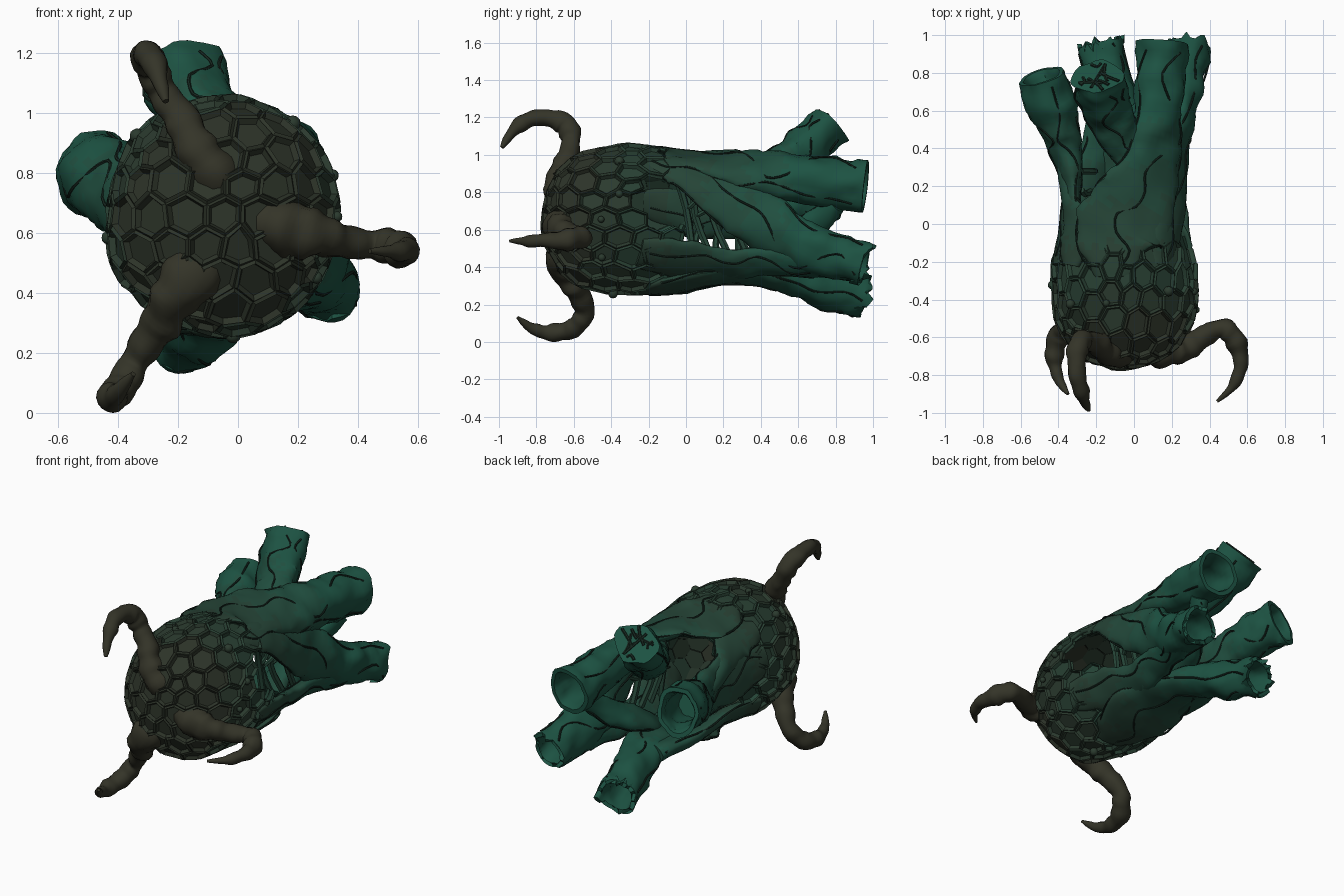
import bpy, bmesh, math, random
from mathutils import Vector, noise

if "Cube" in bpy.data.objects:
    bpy.data.objects.remove(bpy.data.objects["Cube"])
random.seed(4)
AX, AZ = -0.05, 0.655          # long axis of the body


def mat(name, c):
    m = bpy.data.materials.new(name)
    m.diffuse_color = (*c, 1)
    m.use_nodes = True
    m.node_tree.nodes["Principled BSDF"].inputs["Base Color"].default_value = m.diffuse_color
    return m


# olive at the front fading to teal at the back
BANDS = 7
GRADIENT = [mat("green_%d" % i, Vector((0.026, 0.034, 0.022)).lerp(Vector((0.012, 0.085, 0.055)), i / (BANDS - 1)))
            for i in range(BANDS)]
CLAW = mat("brown_olive", (0.034, 0.034, 0.021))
VEIN = mat("dark_vein", (0.008, 0.02, 0.014))
MATS = GRADIENT + [CLAW, VEIN]
CLAW_I, VEIN_I = BANDS, BANDS + 1


def band(f):
    y = f.calc_center_median().y + random.uniform(-0.05, 0.05)
    return max(0, min(BANDS - 1, int((y + 0.75) / 1.5 * BANDS)))


def finish(bm, name, angle=40):
    bmesh.ops.recalc_face_normals(bm, faces=bm.faces)
    me = bpy.data.meshes.new(name)
    bm.to_mesh(me)
    bm.free()
    ob = bpy.data.objects.new(name, me)
    bpy.context.collection.objects.link(ob)
    for m in MATS:
        me.materials.append(m)
    bpy.ops.object.select_all(action='DESELECT')
    ob.select_set(True)
    bpy.context.view_layer.objects.active = ob
    bpy.ops.object.shade_smooth_by_angle(angle=math.radians(angle))
    return ob


def spline(pts, steps):
    """Catmull-Rom through tuples of any length."""
    p = [pts[0]] + list(pts) + [pts[-1]]
    out = []
    for i in range(1, len(p) - 2):
        for s in range(steps):
            t = s / steps
            out.append([0.5 * (2 * b + (c - a) * t + (2 * a - 5 * b + 4 * c - d) * t * t
                               + (3 * b - a - 3 * c + d) * t ** 3)
                        for a, b, c, d in zip(*p[i - 1:i + 3])])
    return out + [list(pts[-1])]


def rings_of(pts, steps, n, lump, transport=False):
    """Cross-sections; points are x, y, z, side width, outward width."""
    c = spline(pts, steps)
    rings, frames, r = [], [], Vector((0.3, 0.2, 1))
    for i, q in enumerate(c):
        o = Vector(q[:3])
        t = (Vector(c[min(i + 1, len(c) - 1)][:3]) - Vector(c[max(i - 1, 0)][:3])).normalized()
        if not transport:
            r = Vector((o.x - AX, 0, o.z - AZ))
        r = (r - t * r.dot(t)).normalized()
        s = t.cross(r)
        ring = []
        for k in range(n):
            a = 2 * math.pi * k / n
            v = o + s * math.cos(a) * q[3] + r * math.sin(a) * q[4]
            fold = noise.noise(v * 9) + 0.6 * abs(noise.noise(v * 17))
            ring.append(v + (v - o) * lump * fold)
        rings.append(ring)
        frames.append((o, t))
    return rings, frames


def skin(bm, rings, mi=0):
    vs = [[bm.verts.new(v) for v in r] for r in rings]
    n = len(vs[0])
    for a, b in zip(vs, vs[1:]):
        for k in range(n):
            bm.faces.new((a[k], a[(k + 1) % n], b[(k + 1) % n], b[k])).material_index = mi
    bm.faces.new(vs[0][::-1]).material_index = mi
    bm.faces.new(vs[-1]).material_index = mi


def add_line(bm, pts, r, mi):
    skin(bm, rings_of([(*p, r, r) for p in pts], 3, 6, 0, True)[0], mi)


def strand(name, pts, end="open", veins=4):
    """Flat root on the shell turning into a round hollow tube."""
    n = 28
    rings, fr = rings_of(pts, 8, n, 0.22)
    outer = list(rings)
    o, t = fr[-1]
    if end == "jagged":
        rings[-1] = [v + t * random.uniform(-0.07, 0.02) for v in rings[-1]]
    if end in ("open", "jagged"):      # turn the wall inwards
        rings.append([v + (o - v) * 0.18 for v in rings[-1]])
        for j in range(2, 14):
            oj = fr[-j][0]
            rings.append([v + (oj - v) * (0.22 + 0.012 * j) for v in outer[-j]])
    bm = bmesh.new()
    skin(bm, rings)
    for f in bm.faces:
        f.material_index = band(f)
    if end == "cap":                   # cellular lid
        for a in range(9):
            p, q = (o + (random.choice(outer[-1]) - o) * random.uniform(.1, .95) for _ in range(2))
            m = p.lerp(q, .5) + (o - p) * .2
            add_line(bm, [p, m, q], 0.009, VEIN_I)
    for v in range(veins):             # raised veins wandering along the tube
        k0 = v * n / veins
        line = [outer[i][int(k0 + 6 * noise.noise(Vector((i * 0.13, v, 2)))) % n]
                for i in range(2, len(outer) - 1, 3)]
        add_line(bm, line, 0.006, VEIN_I)
    return finish(bm, name)


# ---- hexagon-celled hollow shell: dual of a distorted icosphere ----
def shell_point(d):
    e = 2.5 if d.y < 0 else 2.1
    f = (math.hypot(d.x, d.z) ** e + abs(d.y) ** e) ** (-1 / e)
    p = Vector((AX + 0.385 * f * d.x, -0.29 + 0.475 * f * d.y, AZ + 0.395 * f * d.z))
    return p + d * 0.025 * noise.noise(p * 5)


ico = bmesh.new()
bmesh.ops.create_icosphere(ico, subdivisions=3, radius=1)
for v in ico.verts:
    v.co = (v.co + 0.13 * noise.noise_vector(v.co * 5)).normalized()
bm = bmesh.new()
corner = {f.index: bm.verts.new(shell_point(f.calc_center_median().normalized())) for f in ico.faces}
for v in ico.verts:
    a = v.co.orthogonal().normalized()
    b = v.co.cross(a)
    fs = sorted(v.link_faces, key=lambda f: math.atan2((f.calc_center_median() - v.co).dot(b),
                                                       (f.calc_center_median() - v.co).dot(a)))
    p = shell_point(v.co)
    window = p.y > -0.24 and p.x > 0.12 and 0.6 < p.z < 0.88
    if p.y < 0.02 and not window:
        bm.faces.new([corner[f.index] for f in fs])
ico.free()
bmesh.ops.delete(bm, geom=[v for v in bm.verts if not v.link_faces], context='VERTS')
bm.normal_update()
cells = list(bm.faces)
for f in bm.faces:
    f.material_index = band(f)
bmesh.ops.inset_individual(bm, faces=cells, thickness=0.009, depth=0.010)
bmesh.ops.inset_individual(bm, faces=cells, thickness=0.011, depth=-0.020)
shell = finish(bm, "celled_shell", 30)
sol = shell.modifiers.new("thickness", 'SOLIDIFY')
sol.thickness = 0.025
sol.offset = -1

# ---- strands that leave the shell and end as tubes ----
strand("top_capped_tube", [(.06, .2, .96, .06, .04), (0, .36, .92, .1, .07), (-0.09, .52, .94, .115, .11),
       (-0.16, .66, 1.05, .125, .115), (-0.195, .775, 1.165, .13, .115)], "cap")
strand("upper_right_tube", [(-.1, -0.28, 1.01, .1, .03), (-0.09, -.05, .985, .22, .04),
       (.03, .14, .96, .2, .05), (.1, .38, .91, .16, .08), (.13, .66, .87, .135, .12),
       (.155, .96, .835, .13, .13)])
strand("lower_right_tube", [(.13, -0.22, .96, .06, .03), (.17, 0, .9, .11, .045),
       (.21, .25, .76, .14, .055), (.22, .5, .58, .14, .08), (.265, .75, .47, .12, .1),
       (.3, .97, .41, .115, .1)], "jagged")
strand("bottom_tube", [(-0.02, -0.25, .28, .08, .03), (0, 0, .32, .2, .045), (-0.02, .25, .36, .18, .05),
       (-0.07, .52, .36, .13, .09), (-0.13, .75, .29, .115, .11), (-0.18, .96, .245, .12, .11)], "jagged")
strand("left_tube", [(-0.4, -0.22, .75, .07, .03), (-0.345, 0, .72, .15, .045), (-0.335, .2, .69, .14, .05),
       (-0.37, .43, .71, .13, .09), (-0.43, .6, .76, .13, .125), (-0.49, .78, .81, .14, .125)])

# ---- side straps that link the tubes ----
strand("right_strap", [(.27, -0.25, .48, .08, .03), (.2, 0, .44, .13, .04), (.17, .25, .42, .1, .045),
       (.2, .5, .43, .09, .05), (.26, .75, .42, .08, .06)], "none", 3)
strand("lower_left_strap", [(-0.33, -0.22, .42, .08, .03), (-0.27, 0, .42, .13, .04),
       (-0.22, .25, .38, .11, .045), (-0.14, .55, .36, .1, .06)], "none", 3)
strand("upper_left_strap", [(-0.33, -0.22, .9, .06, .03), (-0.3, -.04, .89, .12, .035),
       (-0.34, .12, .78, .06, .04), (-0.36, .3, .72, .05, .05)], "none", 2)
strand("fork_web", [(.05, .25, .4, .08, .04), (.02, .45, .5, .1, .05), (.08, .65, .6, .08, .05),
       (.16, .8, .74, .05, .05)], "none", 2)

# ---- branching web inside the openings ----
bm = bmesh.new()


def j(s):
    return random.uniform(-s, s)


for i in range(4):
    y = -0.02 + 0.1 * i
    hub = (.15 + j(.03), y + j(.04), .68 + j(.04))
    add_line(bm, [(.17, y - .04, .9 - .35 * max(y, 0)), hub, (.16, y + .06, .44)], 0.02, 3)
    add_line(bm, [hub, (.16, y + .06, .74 - .2 * max(y, 0)), (.17, y + .12, .84 - .35 * max(y, 0))], 0.014, 3)
    add_line(bm, [(-.28, y, .62), (-.23 + j(.03), y + j(.05), .52), (-.22, y, .4)], 0.018, 3)
finish(bm, "inner_web")


# ---- three hooked claws with knuckled, flared roots ----
def claw(name, pts):
    bm = bmesh.new()
    rr, fr = rings_of([(*p, p[3]) for p in pts], 7, 16, 0.3, True)
    for i, (ring, (o, t)) in enumerate(zip(rr, fr)):
        g = 1 + 0.06 * math.sin(i * 1.1)
        ring[:] = [o + (v - o) * g for v in ring]
    skin(bm, rr, CLAW_I)
    finish(bm, name, 60)


claw("upper_claw", [(-.02, -.6, .66, .1), (-.09, -.655, .81, .09), (-.15, -.665, .91, .07), (-.2, -.63, 1.0, .056),
     (-.26, -.61, 1.09, .052), (-.3, -.66, 1.175, .052), (-.3, -.8, 1.195, .042), (-.27, -.91, 1.14, .032),
     (-.24, -.985, 1.04, .01)])
claw("lower_claw", [(-.08, -.6, .58, .1), (-.16, -.66, .45, .09), (-.22, -.64, .36, .07), (-.28, -.58, .27, .058),
     (-.35, -.54, .16, .054), (-.4, -.6, .075, .052), (-.42, -.72, .05, .04), (-.4, -.82, .07, .028),
     (-.35, -.9, .13, .009)])
claw("right_claw", [(.03, -.6, .64, .1), (.17, -.655, .61, .095), (.25, -.66, .59, .078), (.34, -.61, .57, .056),
     (.46, -.555, .56, .048), (.54, -.62, .55, .052), (.565, -.74, .54, .04), (.52, -.86, .54, .026),
     (.44, -.94, .54, .008)])

# ---- small warts round the shell ----
bm = bmesh.new()
for i in range(9):
    a = i * 2.4
    p = shell_point(Vector((math.cos(a), -0.35 + 0.07 * (i % 5), math.sin(a))).normalized())
    new = bmesh.ops.create_icosphere(bm, subdivisions=2, radius=random.uniform(.018, .028))["verts"]
    bmesh.ops.translate(bm, verts=new, vec=p)
for f in bm.faces:
    f.material_index = band(f)
finish(bm, "shell_warts")
